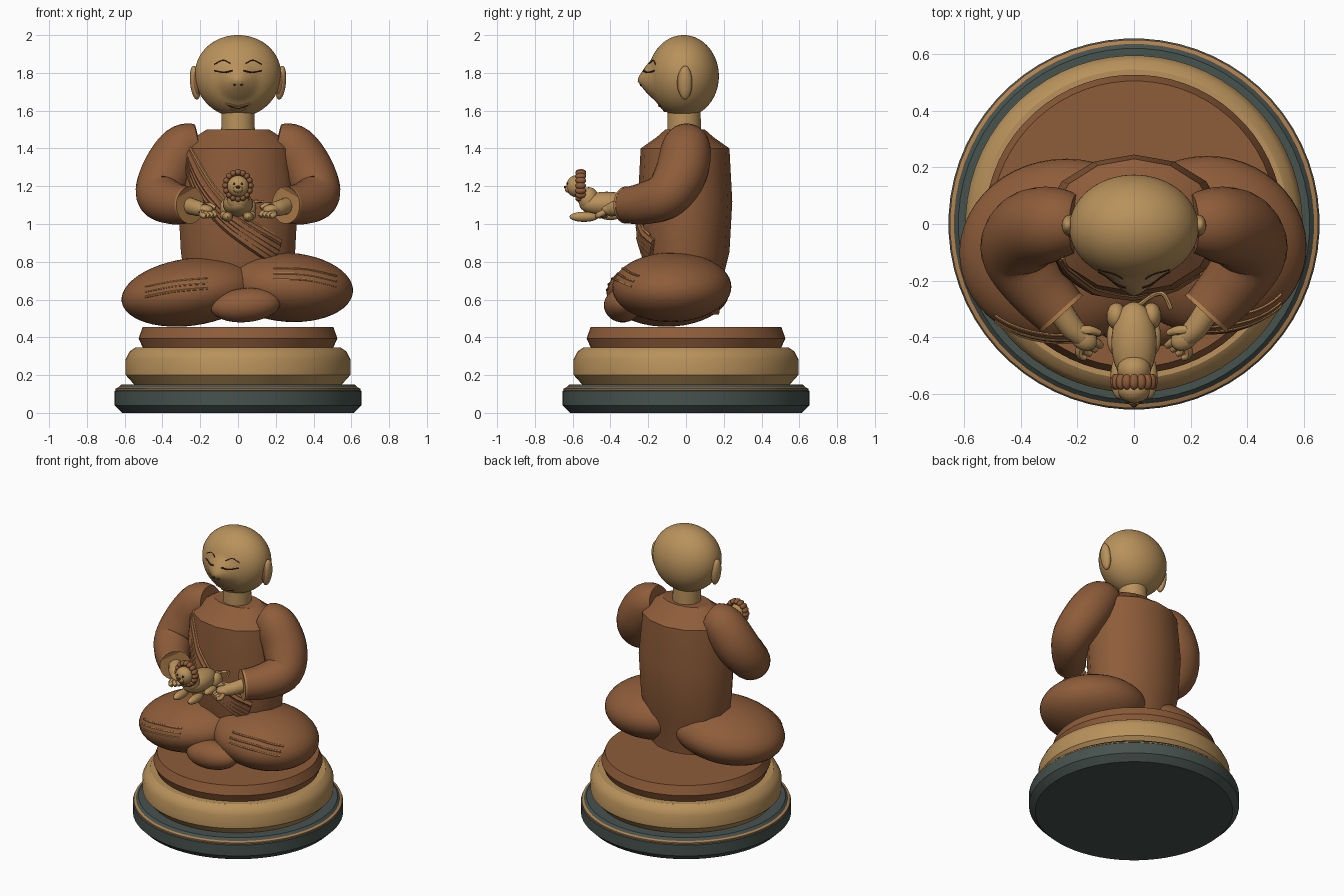
import bpy, bmesh, math
from mathutils import Vector, Matrix, Euler
from mathutils.bvhtree import BVHTree

if "Cube" in bpy.data.objects:
    bpy.data.objects.remove(bpy.data.objects["Cube"])


def material(name, rgb):
    m = bpy.data.materials.new(name)
    m.diffuse_color = (*rgb, 1)
    m.use_nodes = True
    m.node_tree.nodes["Principled BSDF"].inputs["Base Color"].default_value = m.diffuse_color
    return m


ROBE = material("robe_brown", (0.27, 0.108, 0.042))
SKIN = material("warm_tan", (0.48, 0.285, 0.105))
SLATE = material("dark_slate", (0.062, 0.085, 0.078))
TRIM = material("trim_gold", (0.45, 0.22, 0.075))
DARK = material("dark_brown", (0.05, 0.02, 0.01))


def finish(name, bm, mat, angle=40):
    bmesh.ops.recalc_face_normals(bm, faces=bm.faces)
    me = bpy.data.meshes.new(name)
    bm.to_mesh(me)
    bm.free()
    me.materials.append(mat)
    ob = bpy.data.objects.new(name, me)
    bpy.context.collection.objects.link(ob)
    bpy.ops.object.select_all(action='DESELECT')
    ob.select_set(True)
    bpy.context.view_layer.objects.active = ob
    bpy.ops.object.shade_smooth_by_angle(angle=math.radians(angle))
    return ob


def skin_rings(bm, rings):
    """Join rings of points into a capped tube."""
    vs = [[bm.verts.new(p) for p in r] for r in rings]
    n = len(vs[0])
    for a, b in zip(vs, vs[1:]):
        for i in range(n):
            bm.faces.new((a[i], a[(i + 1) % n], b[(i + 1) % n], b[i]))
    bm.faces.new(vs[0][::-1])
    bm.faces.new(vs[-1])


def loft(name, slices, mat, n=64, cy=0, angle=30):
    """Stack of ellipses given as (z, rx, ry)."""
    bm = bmesh.new()
    skin_rings(bm, [[(rx * math.cos(math.tau * (i + .5) / n), cy + ry * math.sin(math.tau * (i + .5) / n), z)
                     for i in range(n)] for z, rx, ry in slices])
    return finish(name, bm, mat, angle)


def ellipsoid(name, c, r, mat, rot=(0, 0, 0), seg=32):
    bm = bmesh.new()
    mx = (Matrix.Translation(c) @ Euler([math.radians(a) for a in rot]).to_matrix().to_4x4()
          @ Matrix.Diagonal((*r, 1)))
    bmesh.ops.create_uvsphere(bm, u_segments=seg, v_segments=seg // 2, radius=1, matrix=mx)
    return finish(name, bm, mat)


def smooth_path(pts, steps):
    """Catmull-Rom through tuples of any length."""
    p = [pts[0], *pts, pts[-1]]
    out = []
    for i in range(1, len(p) - 2):
        for s in range(steps):
            t = s / steps
            out.append([.5 * (2 * b + (c - a) * t + (2 * a - 5 * b + 4 * c - d) * t * t
                              + (3 * b - a - 3 * c + d) * t ** 3)
                        for a, b, c, d in zip(*p[i - 1:i + 3])])
    return out + [list(pts[-1])]


def tube(name, pts, mat, sides=10, steps=6):
    """Swept tube through (x, y, z, radius) points."""
    path = smooth_path(pts, steps)
    P = [Vector(q[:3]) for q in path]
    rings, prev, side = [], None, None
    for i, q in enumerate(path):
        t = (P[min(i + 1, len(P) - 1)] - P[max(i - 1, 0)]).normalized()
        side = t.orthogonal().normalized() if prev is None else prev.rotation_difference(t) @ side
        up, prev = t.cross(side), t
        rings.append([P[i] + q[3] * (math.cos(math.tau * k / sides) * side + math.sin(math.tau * k / sides) * up)
                      for k in range(sides)])
    bm = bmesh.new()
    skin_rings(bm, rings)
    return finish(name, bm, mat, 45)


def drape(name, target, xz, r, mat, steps=8):
    """Thin cord laid on the front of a target along (x, z) points."""
    tree = BVHTree.FromPolygons([v.co for v in target.data.vertices], [p.vertices for p in target.data.polygons])
    pts = []
    for x, z in smooth_path(xz, steps):
        hit = tree.ray_cast(Vector((x, -2, z)), Vector((0, 1, 0)))[0]
        if hit:
            pts.append((*hit, r))
    if len(pts) > 1:
        tube(name, pts, mat, 6, 1)


# Round stepped base
def disc(name, profile, mat):
    loft(name, [(z, r, r) for r, z in profile], mat)


disc("base_foot", [(.615, 0), (.655, .04), (.655, .115), (.62, .15)], SLATE)
disc("base_trim", [(.63, .116), (.65, .118), (.65, .128), (.63, .137)], TRIM)
disc("base_drum", [(.55, .15), (.595, .2), (.595, .285), (.575, .325), (.545, .345)], SKIN)
disc("cushion", [(.505, .345), (.527, .395), (.505, .455)], ROBE)

# Torso and neck
torso = loft("torso", [(.52, .24, .18), (.75, .295, .21), (.85, .31, .235), (1.12, .325, .25), (1.4, .295, .235),
                       (1.46, .235, .15), (1.5, .17, .105)], ROBE, 14, -.005, 35)
loft("neck", [(1.44, .09, .09), (1.6, .088, .088)], SKIN, 32, -.01)

# Crossed legs with the foot in front
left_leg = ellipsoid("left_leg", (-.25, -.095, .64), (.37, .325, .178), ROBE, (0, -8, 6), 48)
right_leg = ellipsoid("right_leg", (.265, -.075, .665), (.345, .315, .183), ROBE, (0, 4, -6), 48)
ellipsoid("front_foot", (.04, -.335, .57), (.185, .1, .09), ROBE, (0, -5, 0))
for k in range(3):
    d = .028 * k
    drape("left_knee_fold", left_leg, [(-.49, .66 - d + .01), (-.33, .70 - d), (-.16, .715 - d)], .006, TRIM)
    drape("right_knee_fold", right_leg, [(.19, .765 - d), (.36, .76 - d), (.52, .725 - d)], .006, TRIM)

# Sash with folds fanning out towards the waist
drape("sash_edge", torso, [(-.25, 1.40), (-.13, 1.2), (.02, 1.05), (.19, .94)], .009, TRIM)
for k in range(5):
    f = k / 4
    drape("sash_fold", torso, [(-.255 - .01 * f, 1.375 - .06 * f), (-.16 - .05 * f, 1.2 - .04 * f),
                               (-.01 - .05 * f, 1.04 - .06 * f), (.22 - .03 * f, .90 - .10 * f)], .022, ROBE)

# Head with a pointed nose area
bm = bmesh.new()
bmesh.ops.create_uvsphere(bm, u_segments=64, v_segments=48, radius=1)
for v in bm.verts:
    x, y, z = v.co
    w = .228 * (1 + .04 * z)
    v.co = (x * w, y * .187 - .013, 1.783 + z * .217)
    if y < 0:
        v.co.y -= .06 * max(0, 1 - math.hypot(v.co.x, v.co.z - 1.76) / .11)
head = finish("head", bm, SKIN, 60)

# Face details and ears
for s in (-1, 1):
    drape("eyelid", head, [(s * .03, 1.812), (s * .075, 1.803), (s * .125, 1.812)], .005, DARK)
    drape("eyebrow", head, [(s * .04, 1.85), (s * .08, 1.867), (s * .125, 1.845)], .0035, DARK)
    drape("nostril", head, [(s * .012, 1.735), (s * .024, 1.738)], .005, DARK)
    ellipsoid("ear", (s * .226, -.005, 1.748), (.028, .038, .09), SKIN, (0, s * 6, 0))
    ellipsoid("ear_hollow", (s * .222, -.019, 1.748), (.021, .028, .07), ROBE, (0, s * 6, 0))
drape("upper_lip", head, [(-.065, 1.637), (-.02, 1.627), (0, 1.624), (.02, 1.627), (.065, 1.637)], .006, TRIM)
drape("mouth_line", head, [(-.055, 1.628), (0, 1.612), (.055, 1.628)], .003, DARK)
drape("lower_lip", head, [(-.04, 1.612), (0, 1.598), (.04, 1.612)], .006, TRIM)

# Sleeves, cuffs and hands
for s in (-1, 1):
    tube("sleeve", [(s * .205, 0, 1.425, .105), (s * .29, 0, 1.395, .132), (s * .375, -.025, 1.27, .138),
                    (s * .415, -.10, 1.155, .125), (s * .345, -.215, 1.11, .112), (s * .255, -.315, 1.1, .096)],
         ROBE, 24)
    tube("cuff_edge", [(s * .262, -.308, 1.1, .099), (s * .253, -.318, 1.1, .099)], TRIM, 24, 1)
    tube("wrist", [(s * .27, -.29, 1.1, .045), (s * .22, -.365, 1.085, .042), (s * .18, -.4, 1.075, .036)], SKIN, 16)
    ellipsoid("palm", (s * .18, -.40, 1.075), (.055, .042, .03), SKIN, (0, 0, -s * 50 + 90), 20)
    for k in range(4):
        ox, oy = s * (.155 + .018 * k - .027), -.41 - .014 * k
        tube("finger", [(s * .18, -.40, 1.08, .014), (ox + s * .01, oy - .005, 1.062 - .004 * k, .016),
                        (ox - s * .012, oy - .02, 1.04, .012)], SKIN, 8, 4)
    tube("thumb", [(s * .2, -.375, 1.1, .016), (s * .155, -.375, 1.1, .016), (s * .12, -.385, 1.085, .011)], SKIN, 8, 4)

# Little lion held in the hands
ellipsoid("lion_body", (0, -.42, 1.105), (.08, .145, .066), SKIN)
ellipsoid("lion_chest", (0, -.515, 1.13), (.06, .055, .065), SKIN, seg=24)
lion_head = ellipsoid("lion_head", (0, -.585, 1.2), (.057, .048, .057), SKIN)
ellipsoid("lion_muzzle", (0, -.622, 1.185), (.026, .02, .02), SKIN, seg=20)
ellipsoid("lion_nose", (0, -.640, 1.195), (.011, .007, .008), DARK, seg=12)
for k in range(16):
    a = math.tau * k / 16
    ellipsoid("mane_curl", (.066 * math.cos(a), -.557, 1.203 + .07 * math.sin(a)), (.018, .029, .018), ROBE, seg=14)
for s in (-1, 1):
    ellipsoid("lion_eye", (s * .021, -.628, 1.213), (.006, .006, .007), DARK, seg=10)
    ellipsoid("lion_front_paw", (s * .055, -.54, 1.038), (.028, .077, .027), SKIN, seg=20)
    ellipsoid("lion_haunch", (s * .062, -.325, 1.085), (.035, .048, .05), SKIN, seg=20)
    ellipsoid("lion_back_paw", (s * .07, -.40, 1.045), (.026, .06, .024), SKIN, seg=20)
tube("lion_tail", [(.02, -.285, 1.11, .008), (.07, -.25, 1.115, .008), (.105, -.25, 1.12, .008),
                   (.13, -.30, 1.12, .008)], SKIN, 8)
